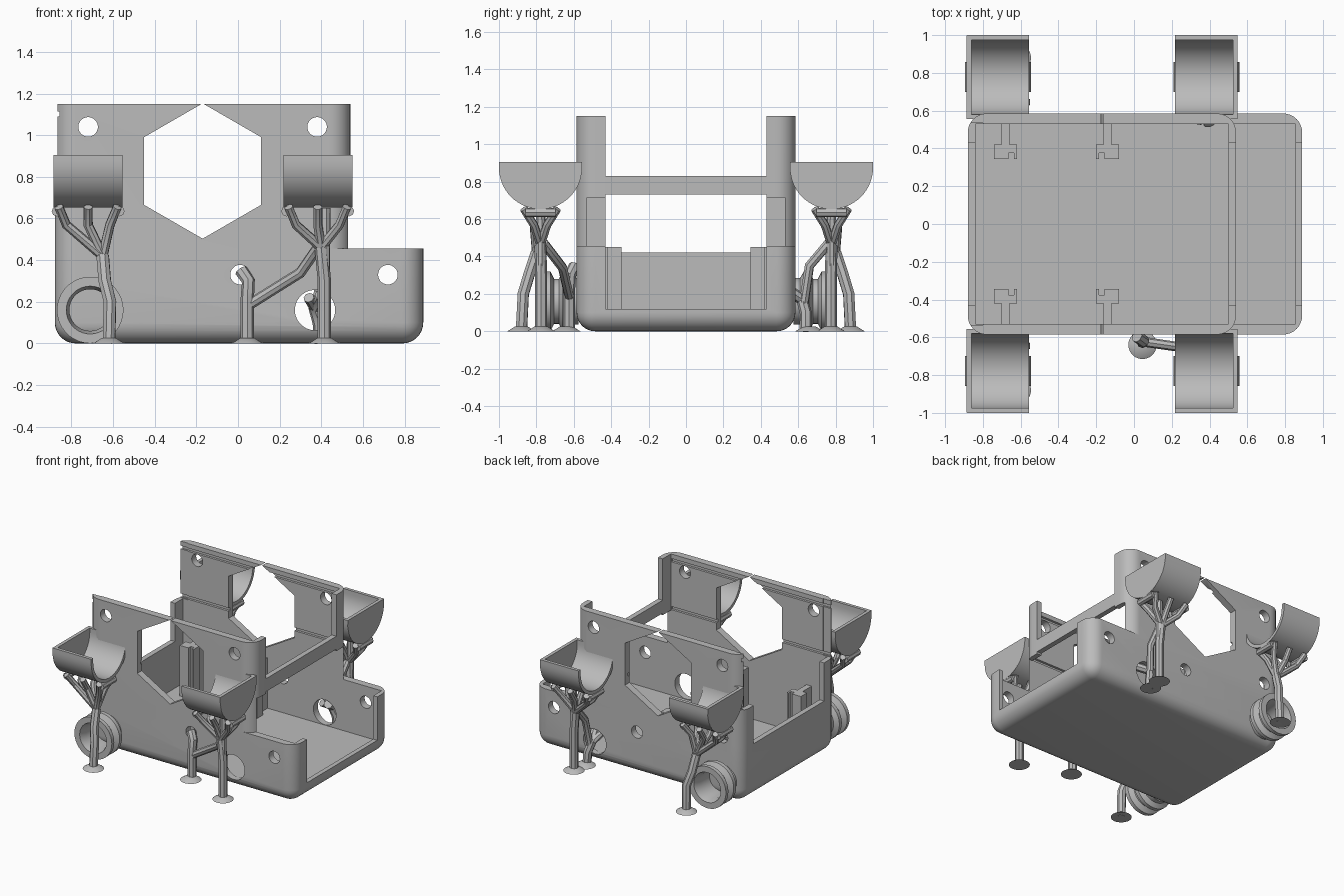
import bpy, bmesh, math
from mathutils import Vector, Matrix

old = bpy.data.objects.get("Cube")
if old:
    bpy.data.objects.remove(old)

grey = bpy.data.materials.new("plain grey")
grey.use_nodes = True
tone = (0.5, 0.5, 0.5, 1)
grey.diffuse_color = tone
grey.node_tree.nodes["Principled BSDF"].inputs["Base Color"].default_value = tone


def finish(name, bm):
    bmesh.ops.recalc_face_normals(bm, faces=bm.faces)
    mesh = bpy.data.meshes.new(name)
    bm.to_mesh(mesh)
    bm.free()
    ob = bpy.data.objects.new(name, mesh)
    bpy.context.collection.objects.link(ob)
    mesh.materials.append(grey)
    return ob


def select(ob):
    bpy.ops.object.select_all(action='DESELECT')
    ob.select_set(True)
    bpy.context.view_layer.objects.active = ob


def smooth(ob):
    select(ob)
    bpy.ops.object.shade_smooth_by_angle(angle=math.radians(35))


def box(name, x0, x1, y0, y1, z0, z1, r=0, bottom=False):
    """Box between two corners; r rounds upright edges and optionally the bottom."""
    bm = bmesh.new()
    bmesh.ops.create_cube(bm, size=1)
    for v in bm.verts:
        v.co = Vector((x1 if v.co.x > 0 else x0, y1 if v.co.y > 0 else y0, z1 if v.co.z > 0 else z0))
    if r:
        edges = []
        for e in bm.edges:
            a, b = e.verts[0].co, e.verts[1].co
            if abs(a.z - b.z) > 0.01 or (bottom and a.z == b.z == z0):
                edges.append(e)
        bmesh.ops.bevel(bm, geom=edges, offset=r, segments=8, profile=0.5, affect='EDGES')
    return finish(name, bm)


def prism(name, x, z, r, sides, y0, y1, turn=0):
    """Regular prism running along y."""
    bm = bmesh.new()
    ring = [Vector((x + r * math.sin(turn + k * math.tau / sides), y0,
                    z + r * math.cos(turn + k * math.tau / sides))) for k in range(sides)]
    face = bm.faces.new([bm.verts.new(p) for p in ring])
    out = bmesh.ops.extrude_face_region(bm, geom=[face])
    bmesh.ops.translate(bm, vec=(0, y1 - y0, 0),
                        verts=[g for g in out["geom"] if isinstance(g, bmesh.types.BMVert)])
    return finish(name, bm)


def combine(ob, other, how='DIFFERENCE'):
    mod = ob.modifiers.new("cut", 'BOOLEAN')
    mod.operation, mod.object, mod.solver = how, other, 'EXACT'
    select(ob)
    bpy.ops.object.modifier_apply(modifier=mod.name)
    bpy.data.objects.remove(other)


# Body shell: low tray plus tall rear section
W = 0.585
body = box("body_shell", -0.88, 0.89, -W, W, 0, 0.455, 0.1, True)
combine(body, box("upper", -0.88, 0.54, -W, W, 0.3, 1.15, 0.1), 'UNION')

# Cavity, end openings and cross bar gaps
for c in [(-0.84, 0.5, -0.53, 0.53, 0.06, 2), (0.4, 0.855, -0.53, 0.53, 0.06, 0.715),
          (0.8, 1, -0.43, 0.43, 0.12, 1), (0.45, 0.6, -0.43, 0.43, 0.83, 2),
          (0.45, 0.6, -0.43, 0.43, 0.6, 0.73), (-1, -0.8, -0.43, 0.43, 0.42, 2),
          (-1, -0.8, -0.535, 0.535, 0.715, 2)]:
    combine(body, box("cutter", *c))

# Slide grooves on the inner walls
for s in (-1, 1):
    for z in (0.72, 1.09):
        y0, y1 = sorted((s * 0.5, s * 0.548))
        combine(body, box("cutter", -1, 0.497, y0, y1, z, z + 0.025))

# Hexagon windows, screw holes and axle holes
combine(body, prism("cutter", -0.17, 0.828, 0.325, 6, -1, 1))
for x, z, r in [(-0.72, 1.04, 0.047), (0.38, 1.04, 0.047), (0.01, 0.33, 0.047),
                (0.72, 0.33, 0.047), (0.37, 0.16, 0.097)]:
    combine(body, prism("cutter", x, z, r, 28, -1, 1))
combine(body, prism("cutter", -0.72, 0.49, 0.047, 28, 0.4, 1))
smooth(body)

# Slotted posts standing inside the side walls
for s in (-1, 1):
    for cx, d in ((-0.68, 1), (-0.14, -1)):
        for part, xa, xb, ya, yb in [("post", -0.06, 0.06, 0.375, 0.42),
                                     ("post_jaw", -0.06, 0.015, 0.345, 0.38),
                                     ("post_lip", 0.045, 0.06, 0.345, 0.38),
                                     ("post_stem", -0.022, 0.022, 0.415, 0.54)]:
            x0, x1 = sorted((cx + d * xa, cx + d * xb))
            y0, y1 = sorted((s * ya, s * yb))
            box(part, x0, x1, y0, y1, 0.05, 0.45)


def cup(x0, x1, cap_high, s):
    """Half-round trough along x, closed at its outer end."""
    R, t, zc, top, n = 0.222, 0.025, 0.875, 0.905, 28
    bm = bmesh.new()

    def arc(r):
        pts = [(-r, top)] + [(-r * math.cos(math.pi * k / n), zc - r * math.sin(math.pi * k / n))
                             for k in range(n + 1)] + [(r, top)]
        return pts

    def slab(outline, xa, xb):
        a, b = ([bm.verts.new((x, s * 0.778 + y, z)) for y, z in outline] for x in (xa, xb))
        m = len(outline)
        for k in range(m):
            bm.faces.new((a[k], a[(k + 1) % m], b[(k + 1) % m], b[k]))
        bm.faces.new(a)
        bm.faces.new(b[::-1])

    slab(arc(R) + arc(R - t)[::-1], x0, x1)
    slab(arc(R - 0.001), *((x1 - t, x1 + 0.001) if cap_high else (x0 - 0.001, x0 + t)))
    smooth(finish("cup", bm))


def strut(name, points, r=0.032, tip=1.0):
    """Round bent rod through the points."""
    cu = bpy.data.curves.new(name, 'CURVE')
    cu.dimensions, cu.bevel_depth, cu.bevel_resolution, cu.use_fill_caps = '3D', r, 2, True
    sp = cu.splines.new('POLY')
    sp.points.add(len(points) - 1)
    for k, (p, q) in enumerate(zip(sp.points, points)):
        p.co = (*q, 1)
        p.radius = 1 + (tip - 1) * k / (len(points) - 1)
    ob = bpy.data.objects.new(name, cu)
    bpy.context.collection.objects.link(ob)
    cu.materials.append(grey)
    select(ob)
    bpy.ops.object.convert(target='MESH')
    smooth(ob)


def foot(x, y):
    bm = bmesh.new()
    bmesh.ops.create_cone(bm, cap_ends=True, segments=24, radius1=0.075, radius2=0.035, depth=0.025,
                          matrix=Matrix.Translation((x, y, 0.0125)))
    smooth(finish("support_foot", bm))


def crown(cx, s, fork):
    """Branches spreading from a fork to the underside of a cup."""
    for dx in (-0.14, 0.0, 0.14):
        for dy in (-0.09, 0.09):
            mid = (cx + dx * 0.75, s * 0.778 + dy * 0.4, 0.57)
            strut("support_branch", [fork, mid, (cx + dx, s * 0.778 + dy, 0.655)], 0.024, 0.9)
    for dx in (-0.15, 0.15):
        strut("support_tip", [(cx + dx, s * 0.778 - 0.08, 0.635), (cx + dx, s * 0.778 + 0.08, 0.635)], 0.025)


def wheel(s):
    """Open grooved roller turned around y."""
    prof = [(0.10, 0.575), (0.125, 0.575), (0.125, 0.61), (0.16, 0.63), (0.16, 0.66), (0.12, 0.68),
            (0.12, 0.705), (0.16, 0.725), (0.16, 0.755), (0.115, 0.755), (0.10, 0.70)]
    bm = bmesh.new()
    n = 36
    rings = [[bm.verts.new((-0.71 + r * math.cos(k * math.tau / n), s * y, 0.16 + r * math.sin(k * math.tau / n)))
              for k in range(n)] for r, y in prof]
    for i in range(len(rings)):
        a, b = rings[i], rings[(i + 1) % len(rings)]
        for k in range(n):
            j = (k + 1) % n
            bm.faces.new((a[k], a[j], b[j], b[k]))
    smooth(finish("roller", bm))


for s in (-1, 1):
    cup(-0.885, -0.555, False, s)
    cup(0.218, 0.548, True, s)
    wheel(s)
    # Bent support under the rear cup
    fork = (-0.65, s * 0.80, 0.42)
    strut("rear_support", [(-0.62, s * 0.88, 0), (-0.615, s * 0.87, 0.2), (-0.64, s * 0.84, 0.3), fork])
    crown(-0.72, s, fork)
    foot(-0.62, s * 0.88)
    # Straight support under the other cup
    strut("front_support", [(0.415, s * 0.775, 0), (0.415, s * 0.775, 0.3), (0.40, s * 0.778, 0.46)])
    strut("front_support_upper", [(0.415, s * 0.775, 0.3), (0.42, s * 0.778, 0.65)], 0.026)
    crown(0.383, s, (0.40, s * 0.778, 0.46))
    foot(0.415, s * 0.775)

# Side support reaching the middle screw hole
strut("side_support", [(0.045, -0.625, 0), (0.045, -0.625, 0.22), (0.05, -0.62, 0.3), (0.015, -0.595, 0.35)])
strut("side_support_arm", [(0.06, -0.625, 0.19), (0.3, -0.66, 0.34), (0.39, -0.76, 0.47)], 0.026)
foot(0.045, -0.64)

# Support reaching into the axle hole on the other wall
strut("axle_support", [(0.40, 0.64, 0), (0.39, 0.64, 0.1), (0.37, 0.62, 0.17), (0.40, 0.53, 0.23)])
strut("axle_support_arm", [(0.37, 0.62, 0.17), (0.34, 0.54, 0.22)], 0.026)
strut("axle_support_brace", [(0.38, 0.63, 0.15), (0.40, 0.66, 0.35), (0.40, 0.77, 0.48)], 0.026)
foot(0.40, 0.66)
